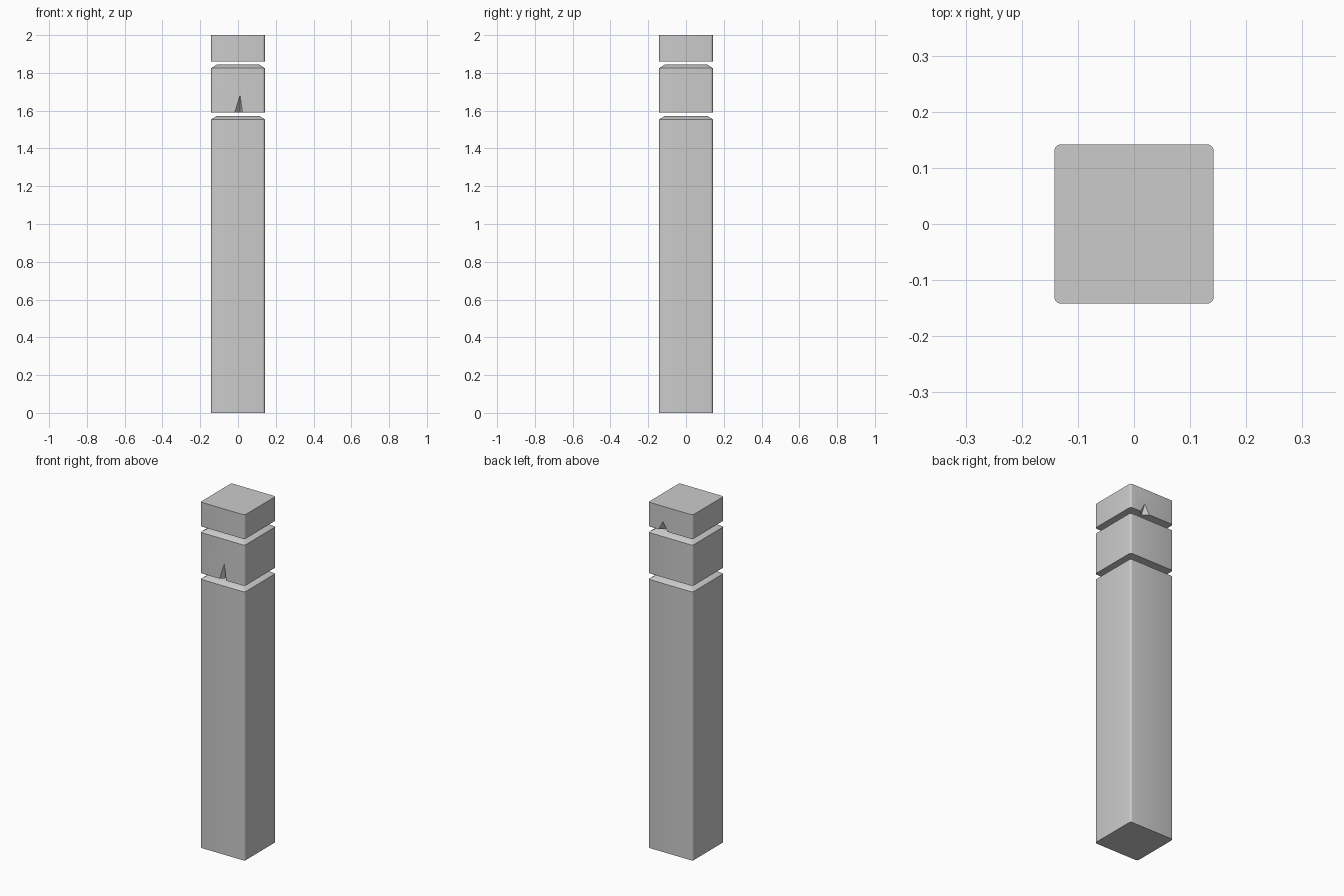
import bpy, bmesh, math
from mathutils import Vector

if "Cube" in bpy.data.objects:
    bpy.data.objects.remove(bpy.data.objects["Cube"])

HALF = 0.142      # half width of the square post
RADIUS = 0.012    # rounding of the upright corners


def ring(half, radius, z, steps=4):
    """Rounded square outline at height z."""
    pts = []
    for corner in range(4):
        mid = math.radians(45 + 90 * corner)
        cx = math.copysign(half - radius, math.cos(mid))
        cy = math.copysign(half - radius, math.sin(mid))
        for i in range(steps + 1):
            a = math.radians(90 * corner + 90 * i / steps)
            pts.append((cx + radius * math.cos(a), cy + radius * math.sin(a), z))
    return pts


def make_object(name, bm):
    bmesh.ops.recalc_face_normals(bm, faces=bm.faces)
    mesh = bpy.data.meshes.new(name)
    bm.to_mesh(mesh)
    bm.free()
    obj = bpy.data.objects.new(name, mesh)
    bpy.context.collection.objects.link(obj)
    return obj


def block(name, levels):
    """Closed block lofted through (z, inset) levels."""
    bm = bmesh.new()
    rings = [[bm.verts.new(p) for p in ring(HALF - inset, RADIUS, z)]
             for z, inset in levels]
    bm.faces.new(rings[0][::-1])
    bm.faces.new(rings[-1])
    for lo, hi in zip(rings, rings[1:]):
        for i in range(len(lo)):
            j = (i + 1) % len(lo)
            bm.faces.new((lo[i], lo[j], hi[j], hi[i]))
    obj = make_object(name, bm)
    bpy.ops.object.select_all(action='DESELECT')
    obj.select_set(True)
    bpy.context.view_layer.objects.active = obj
    bpy.ops.object.shade_smooth_by_angle(angle=math.radians(30))
    return obj


def notch(target, name, apex, left, right, deep):
    """Cut a pointed notch; the cutter is enlarged past the faces it opens."""
    a, l, r, d = (Vector(p) for p in (apex, left, right, deep))
    l, r, d = (a + (p - a) * 1.1 for p in (l, r, d))
    a, l, r = (d + (p - d) * 1.3 for p in (a, l, r))
    bm = bmesh.new()
    vs = [bm.verts.new(p) for p in (a, l, r, d)]
    for idx in ((0, 1, 2), (0, 1, 3), (0, 2, 3), (1, 2, 3)):
        bm.faces.new([vs[i] for i in idx])
    cutter = make_object(name, bm)
    cutter.hide_render = True
    cutter.hide_viewport = True
    mod = target.modifiers.new("notch", 'BOOLEAN')
    mod.operation = 'DIFFERENCE'
    mod.solver = 'EXACT'
    mod.object = cutter


# Three stacked blocks separated by thin open gaps
shaft = block("post_shaft", [(0, 0), (1.554, 0), (1.573, 0.031)])
middle = block("middle_block", [(1.589, 0), (1.825, 0), (1.845, 0.031)])
cap = block("top_block", [(1.86, 0), (2.0, 0)])

# Chipped notches: front of the middle block, back of the top block
notch(middle, "front_notch_cutter", (0.011, -HALF, 1.683),
      (-0.018, -HALF, 1.589), (0.024, -HALF, 1.589), (0.010, -HALF + 0.03, 1.589))
notch(cap, "back_notch_cutter", (0.048, HALF, 1.912),
      (0.075, HALF, 1.86), (0.018, HALF, 1.86), (0.045, HALF - 0.03, 1.86))
